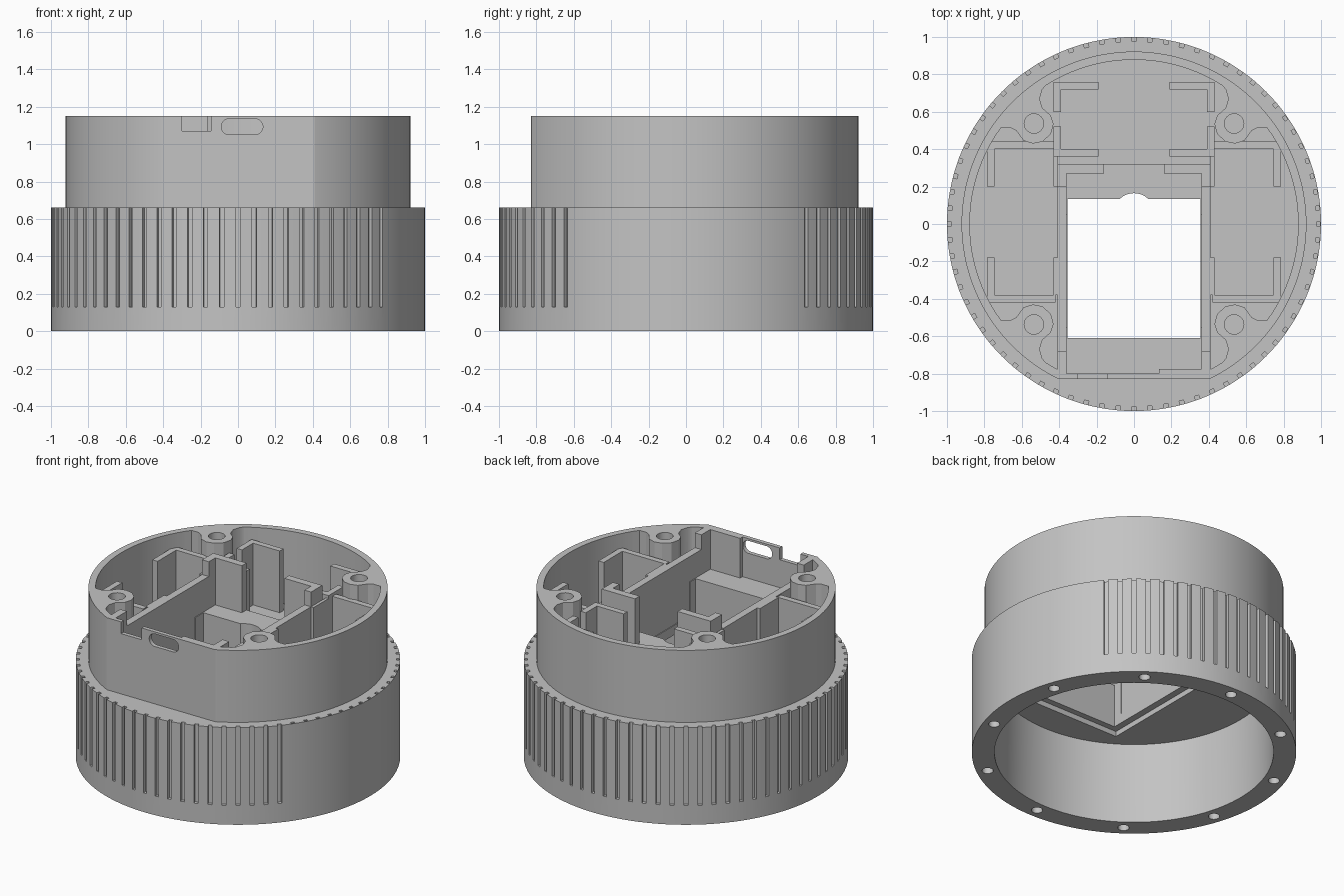
import bpy, bmesh, math
from mathutils import Matrix

if "Cube" in bpy.data.objects:
    bpy.data.objects.remove(bpy.data.objects["Cube"])

grey = bpy.data.materials.new("grey_plastic")
grey.diffuse_color = (0.55, 0.55, 0.55, 1)
grey.use_nodes = True
grey.node_tree.nodes["Principled BSDF"].inputs["Base Color"].default_value = grey.diffuse_color


def finish(name, bm):
    bmesh.ops.recalc_face_normals(bm, faces=bm.faces)
    me = bpy.data.meshes.new(name)
    bm.to_mesh(me)
    bm.free()
    me.materials.append(grey)
    ob = bpy.data.objects.new(name, me)
    bpy.context.collection.objects.link(ob)
    return ob


def add_box(bm, x0, x1, y0, y1, z0, z1, turn=0):
    m = (Matrix.Rotation(turn, 4, 'Z')
         @ Matrix.Translation(((x0 + x1) / 2, (y0 + y1) / 2, (z0 + z1) / 2))
         @ Matrix.Diagonal((x1 - x0, y1 - y0, z1 - z0, 1)))
    bmesh.ops.create_cube(bm, size=1, matrix=m)


def boxes(name, dims):
    bm = bmesh.new()
    for d in dims:
        add_box(bm, *d)
    return finish(name, bm)


def add_cyl(bm, x, y, r, z0, z1, n=24):
    bmesh.ops.create_cone(bm, cap_ends=True, segments=n, radius1=r, radius2=r, depth=z1 - z0,
                          matrix=Matrix.Translation((x, y, (z0 + z1) / 2)))


def prism(name, pts, z0, z1):
    bm = bmesh.new()
    f = bm.faces.new([bm.verts.new((x, y, z0)) for x, y in pts])
    ext = bmesh.ops.extrude_face_region(bm, geom=[f])["geom"]
    bmesh.ops.translate(bm, vec=(0, 0, z1 - z0),
                        verts=[v for v in ext if isinstance(v, bmesh.types.BMVert)])
    return finish(name, bm)


def combine(ob, other, op):
    mod = ob.modifiers.new("bool", 'BOOLEAN')
    mod.operation, mod.object, mod.solver = op, other, 'EXACT'
    bpy.context.view_layer.objects.active = ob
    bpy.ops.object.modifier_apply(modifier=mod.name)
    bpy.data.objects.remove(other, do_unlink=True)


def lathe(name, profile, n=144):
    bm = bmesh.new()
    vs = [bm.verts.new((r, 0, z)) for r, z in profile]
    es = [bm.edges.new((a, b)) for a, b in zip(vs, vs[1:])]
    bmesh.ops.spin(bm, geom=vs + es, cent=(0, 0, 0), axis=(0, 0, 1),
                   angle=math.tau, steps=n, use_merge=True)
    bmesh.ops.remove_doubles(bm, verts=bm.verts, dist=1e-5)
    return finish(name, bm)


FLOOR, LEDGE, TRAY, TOP = 0.65, 0.88, 0.83, 1.15

# stepped round housing with a floor between the two cavities
body = lathe("housing", [(0, .55), (.855, .55), (.86, .1), (.86, 0), (1, 0), (1, .66),
                         (.922, .66), (.922, TOP), (.878, TOP), (.878, FLOOR), (0, FLOOR)])

# solid corner gussets that carry the screw bosses
corner = [(.41, .80), (.45, .765), (.49, .72), (.505, .67), (.49, .62), (.445, .58), (.43, .535),
          (.445, .48), (.49, .44), (.54, .43), (.59, .445), (.63, .50), (.66, .515), (.71, .515),
          (.785, .41), (.80, .42), (.72, .54), (.64, .63), (.54, .72)]
for sx in (-1, 1):
    for sy in (-1, 1):
        combine(body, prism("gusset", [(sx * x, sy * y) for x, y in corner], .62, TOP), 'UNION')

# front wall, front ledge and rear tray
combine(body, boxes("front_wall", [(-.41, .41, -.89, -.775, .62, TOP)]), 'UNION')
combine(body, boxes("front_ledge", [(-.39, .39, -.80, -.55, .62, LEDGE)]), 'UNION')
combine(body, boxes("rear_tray", [(-.39, .39, .05, .32, .62, TRAY)]), 'UNION')

# flat on the front of the upper ring, notch, wall pocket, tray window and lower recess
combine(body, boxes("flat_cut", [(-.6, .6, -1.2, -.828, .66, 1.3)]), 'DIFFERENCE')
combine(body, boxes("notch_cut", [(-.30, -.145, -.9, -.7, 1.07, 1.3)]), 'DIFFERENCE')
combine(body, boxes("pocket_cut", [(-.36, .135, -.80, -.70, LEDGE, 1.3)]), 'DIFFERENCE')
combine(body, boxes("window_cut", [(-.355, .355, -.61, .135, .4, 1.0)]), 'DIFFERENCE')
combine(body, boxes("recess_cut", [(-.40, .40, -.65, .18, .4, .585)]), 'DIFFERENCE')
bm = bmesh.new()
add_cyl(bm, 0, .055, .11, .4, 1.0, 32)
combine(body, finish("arc_cut", bm), 'DIFFERENCE')

# rounded port slot
slot = []
for i in range(24):
    a = math.tau * (i + .5) / 24
    slot.append((.022 + math.copysign(.068, math.cos(a)) + .043 * math.cos(a), .043 * math.sin(a)))
cutter = prism("slot_cut", slot, -.1, .1)
cutter.data.transform(Matrix.Translation((0, -.8, 1.093)) @ Matrix.Rotation(math.pi / 2, 4, 'X'))
combine(body, cutter, 'DIFFERENCE')

# grip grooves around the lower ring, closed by a thin skin on the right side
bm = bmesh.new()
for i in range(72):
    deg = 5 * i if i < 36 else 5 * i - 360
    outer = .994 if -39 < deg < 38 else 1.03
    add_box(bm, .977, outer, -.012, .012, .13, .70, math.radians(deg))
combine(body, finish("groove_cut", bm), 'DIFFERENCE')

# screw holes in the bosses and in the bottom ring
bm = bmesh.new()
for sx in (-1, 1):
    for sy in (-1, 1):
        add_cyl(bm, sx * .535, sy * .537, .052, .75, 1.3)
for i in range(10):
    a = math.radians(18 + 36 * i)
    add_cyl(bm, .93 * math.cos(a), .93 * math.sin(a), .035, -.1, .2, 20)
combine(body, finish("screw_cut", bm), 'DIFFERENCE')

bpy.context.view_layer.objects.active = body
body.select_set(True)
bpy.ops.object.shade_smooth_by_angle(angle=math.radians(25))
body.select_set(False)


def mirrored(name, dims):
    for s, side in ((1, "right"), (-1, "left")):
        boxes(side + "_" + name, [(min(s * a, s * b), max(s * a, s * b), *rest)
                                  for a, b, *rest in dims])


# long walls beside the tray with taller end posts
mirrored("tray_wall", [(.36, .41, -.79, .32, .64, 1.05)])
mirrored("tray_back_post", [(.16, .41, .27, .32, .64, TOP), (.36, .41, .20, .27, .64, TOP)])
mirrored("tray_front_post", [(.36, .41, -.79, -.68, .64, TOP)])

# corner clips around the side compartments
mirrored("side_clip", [(.42, .785, .40, .44, .64, 1.05), (.745, .785, .20, .40, .64, 1.05),
                       (.42, .785, -.42, -.38, .64, 1.05), (.745, .785, -.38, -.18, .64, 1.05),
                       (.41, .43, .20, .40, .64, 1.05), (.41, .43, -.38, -.18, .64, 1.05)])

# corner clips around the rear compartment
mirrored("rear_clip", [(.19, .43, .72, .76, .64, 1.07), (.39, .43, .60, .72, .64, 1.07),
                       (.19, .43, .36, .40, .64, 1.07), (.39, .43, .40, .52, .64, 1.07)])
